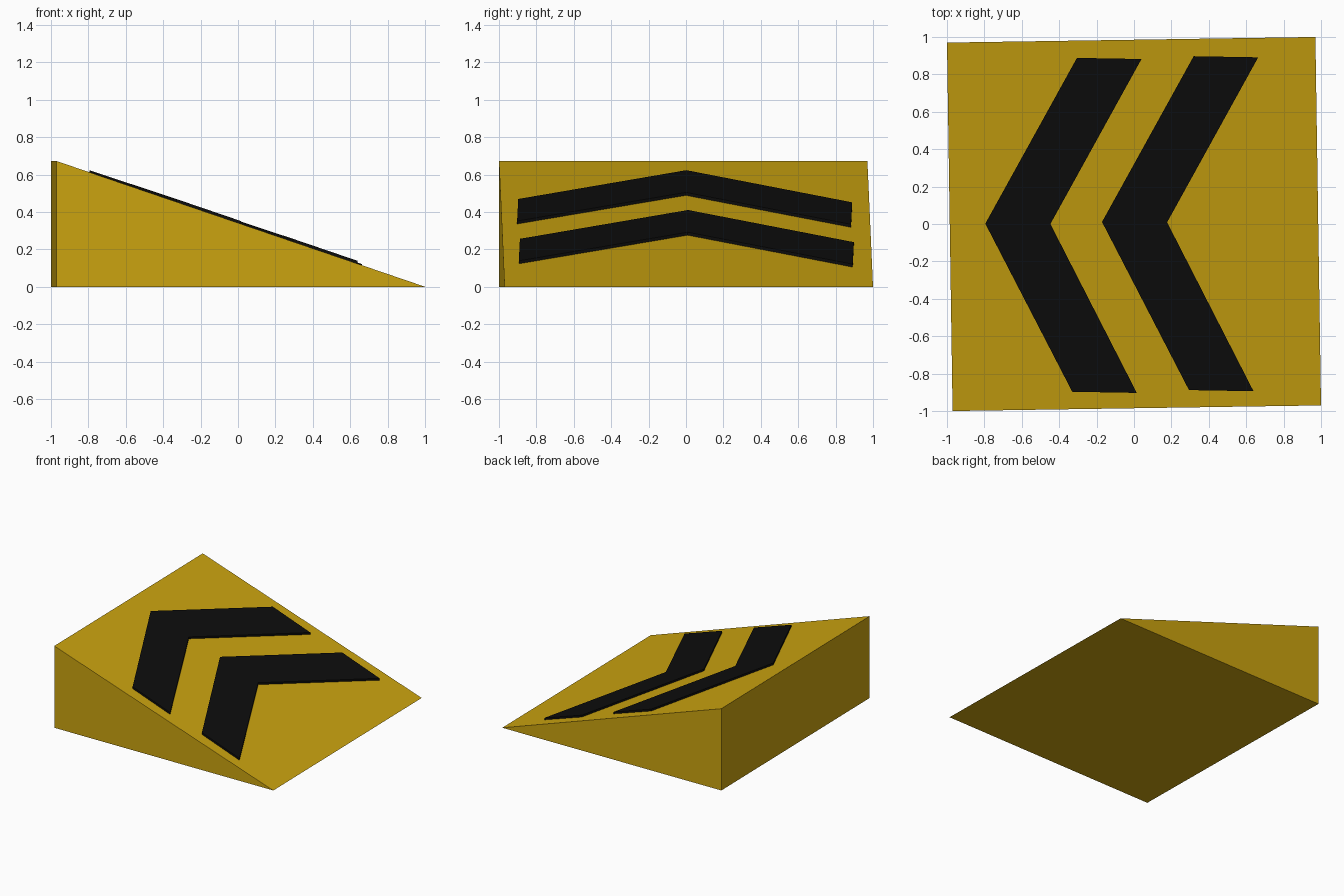
import bpy, bmesh
from math import radians
from mathutils import Vector, Matrix

if "Cube" in bpy.data.objects:
    bpy.data.objects.remove(bpy.data.objects["Cube"])

HALF, HEIGHT = 0.985, 0.672
TURN = Matrix.Rotation(radians(0.873), 4, 'Z')


def material(name, color):
    m = bpy.data.materials.new(name)
    m.diffuse_color = (*color, 1)
    m.use_nodes = True
    m.node_tree.nodes["Principled BSDF"].inputs["Base Color"].default_value = m.diffuse_color
    return m


def prism(name, profile, offset, mat):
    """Closed profile swept along an offset vector."""
    bm = bmesh.new()
    face = bm.faces.new([bm.verts.new(p) for p in profile])
    ext = bmesh.ops.extrude_face_region(bm, geom=[face], use_keep_orig=True)
    bmesh.ops.translate(bm, vec=offset,
                        verts=[v for v in ext["geom"] if isinstance(v, bmesh.types.BMVert)])
    bmesh.ops.recalc_face_normals(bm, faces=bm.faces[:])
    mesh = bpy.data.meshes.new(name)
    bm.to_mesh(mesh)
    bm.free()
    mesh.materials.append(mat)
    obj = bpy.data.objects.new(name, mesh)
    bpy.context.collection.objects.link(obj)
    return obj


def slope_z(x, y):
    """Height of the turned ramp surface above a point."""
    local_x = (TURN.inverted() @ Vector((x, y, 0))).x
    return HEIGHT * (HALF - local_x) / (2 * HALF)


yellow = material("yellow_paint", (0.60, 0.37, 0.005))
black = material("black_paint", (0.004, 0.004, 0.004))

# Ramp: triangular side profile swept across its width
ramp = prism("ramp",
             [(-HALF, -HALF, 0), (HALF, -HALF, 0), (-HALF, -HALF, HEIGHT)],
             Vector((0, 2 * HALF, 0)), yellow)
ramp.data.transform(TURN)

# Two thin chevrons lying on the slope
chevron = [(-0.795, 0.002), (-0.305, 0.888), (0.04, 0.882),
           (-0.447, 0.0), (0.015, -0.903), (-0.33, -0.897)]
for name, dx, dy in (("upper_chevron", 0, 0), ("lower_chevron", 0.624, 0.009)):
    pts = [(x + dx, y + dy) for x, y in chevron]
    prism(name, [(x, y, slope_z(x, y) - 0.003) for x, y in pts],
          Vector((0, 0, 0.019)), black)
